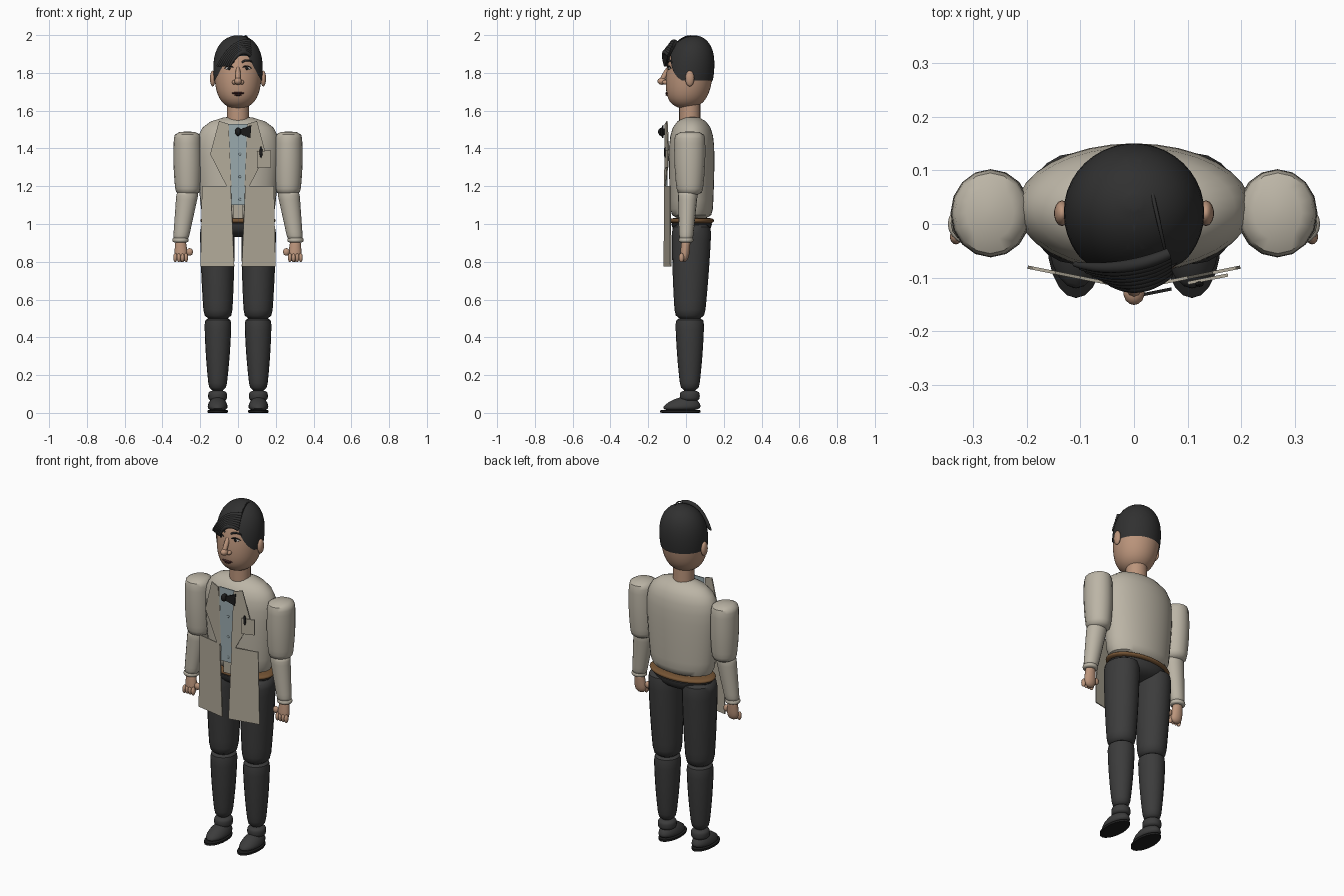
import bpy
import bmesh
from math import cos, sin, pi, tau
from mathutils import Vector

default_cube = bpy.data.objects.get("Cube")
if default_cube:
    bpy.data.objects.remove(default_cube, do_unlink=True)


def material(name, *rgb):
    mat = bpy.data.materials.new(name)
    mat.use_nodes = True
    mat.diffuse_color = (*rgb, 1)
    shader = mat.node_tree.nodes["Principled BSDF"]
    shader.inputs["Base Color"].default_value = (*rgb, 1)
    shader.inputs["Roughness"].default_value = 0.8
    return mat


skin = material("skin", 0.5, 0.3, 0.2)
hair = material("black hair", 0.03, 0.03, 0.03)
cream = material("cream jacket", 0.5, 0.46, 0.38)
facing = material("cream facing", 0.44, 0.4, 0.32)
blue_grey = material("blue grey shirt", 0.32, 0.4, 0.42)
charcoal = material("charcoal trousers", 0.045, 0.045, 0.045)
brown = material("brown leather", 0.18, 0.09, 0.035)
black = material("black", 0.012, 0.012, 0.012)
dark_red = material("dark lips", 0.06, 0.02, 0.02)
white = material("eye white", 0.6, 0.58, 0.55)


def finish(name, bm, mat, smooth=True):
    """Turn a bmesh into a named, coloured and shaded object."""
    bmesh.ops.recalc_face_normals(bm, faces=bm.faces)
    mesh = bpy.data.meshes.new(name)
    bm.to_mesh(mesh)
    bm.free()
    mesh.materials.append(mat)
    obj = bpy.data.objects.new(name, mesh)
    bpy.context.collection.objects.link(obj)
    if smooth:
        bpy.ops.object.select_all(action='DESELECT')
        obj.select_set(True)
        bpy.context.view_layer.objects.active = obj
        bpy.ops.object.shade_smooth_by_angle(angle=0.8)
    return obj


def pair(obj):
    """Repeat a left-hand part on the right."""
    obj.modifiers.new("mirror", 'MIRROR')
    return obj


def rounded_tube(low, high, r_low, r_high, bulge=0, ends=(40, 40), sides=20, steps=14):
    """Elliptical body from low to high; small end powers give round ends, large ones flat ends."""
    bm = bmesh.new()
    low, high = Vector(low), Vector(high)
    r_low, r_high = Vector(r_low), Vector(r_high)
    loops = []
    for step in range(steps + 1):
        t = (1 - cos(pi * step / steps)) / 2
        shrink = max(0, (1 - t ** ends[1]) * (1 - (1 - t) ** ends[0])) ** 0.5
        swell = bulge * sin(pi * t)
        centre = low.lerp(high, t)
        rx, ry = (r_low.lerp(r_high, t) + Vector((swell, swell))) * max(shrink, 0.1)
        loops.append([bm.verts.new(centre + Vector((rx * cos(tau * i / sides), ry * sin(tau * i / sides), 0)))
                      for i in range(sides)])
    for lower, upper in zip(loops, loops[1:]):
        for i in range(sides):
            bm.faces.new((lower[i - 1], lower[i], upper[i], upper[i - 1]))
    bm.faces.new(loops[0])
    bm.faces.new(loops[-1])
    return bm


def form(name, mat, *shape, **options):
    return finish(name, rounded_tube(*shape, **options), mat)


def ball(name, mat, centre, size):
    bm = bmesh.new()
    bmesh.ops.create_uvsphere(bm, u_segments=14, v_segments=10, radius=1)
    bmesh.ops.scale(bm, vec=size, verts=bm.verts)
    bmesh.ops.translate(bm, vec=centre, verts=bm.verts)
    return finish(name, bm, mat)


def plate(name, mat, outline, forward=0):
    """Thin cloth panel from (x, z) points, swept back away from the centre line."""
    bm = bmesh.new()
    bm.faces.new([bm.verts.new((x, abs(x) * 0.2 - 0.12 - forward, z)) for x, z in outline])
    bmesh.ops.triangulate(bm, faces=bm.faces)
    obj = finish(name, bm, mat, smooth=False)
    solid = obj.modifiers.new("thickness", 'SOLIDIFY')
    solid.thickness = 0.006
    solid.offset = 0
    return obj


def strand(name, mat, start, end, lift, radius):
    """Tapered round strand that arches from start to end."""
    curve = bpy.data.curves.new(name, 'CURVE')
    curve.dimensions = '3D'
    curve.bevel_depth = radius
    curve.bevel_resolution = 2
    curve.use_fill_caps = True
    spline = curve.splines.new('NURBS')
    spline.points.add(2)
    spline.use_endpoint_u = True
    spline.order_u = 3
    start, end = Vector(start), Vector(end)
    middle = (start + end) / 2 + Vector(lift)
    for point, place, width in zip(spline.points, (start, middle, end), (0.8, 1.2, 0.4)):
        point.co = (*place, 1)
        point.radius = width
    curve.materials.append(mat)
    bpy.context.collection.objects.link(bpy.data.objects.new(name, curve))


# Torso, belt, hips and neck
form("jacket_body", cream, (0, 0.03, 1.02), (0, 0.03, 1.57), (0.19, 0.11), (0.23, 0.12),
     bulge=0.005, ends=(40, 10), sides=32)
form("belt", brown, (0, 0.03, 1), (0, 0.03, 1.035), (0.2, 0.118), (0.2, 0.118), ends=(9, 9), sides=32)
form("hips", charcoal, (0, 0.03, 0.93), (0, 0.03, 1.01), (0.15, 0.09), (0.19, 0.11), ends=(4, 40))
form("neck", skin, (0, 0.02, 1.53), (0, 0.02, 1.66), (0.058, 0.056), (0.058, 0.056))


# Head, and a hair cap grown from the same skull
def skull(grow):
    return rounded_tube((0, 0, 1.61), (0, 0.04, 1.994 + grow), (0.105 + grow, 0.11 + grow),
                        (0.135 + grow, 0.125 + grow), bulge=0.008, ends=(9, 5), sides=40, steps=24)


form_head = finish("head", skull(0), skin)
cap = skull(0.005)
hairline, temple, slope = 1.76, 0.122, 0.54
for point, normal in (((0, 0, hairline), (0, 0, 1)), ((0, 0, 1.89), (0, 0, 1)),
                      ((temple, 0, hairline), (1, 0, slope)), ((-temple, 0, hairline), (-1, 0, slope))):
    bmesh.ops.bisect_plane(cap, geom=cap.verts[:] + cap.edges[:] + cap.faces[:],
                           plane_co=point, plane_no=normal)


def uncovered(face):
    x, y, z = face.calc_center_median()
    forehead = y < 0.01 and z < 1.89 and abs(x) - temple + (z - hairline) * slope < 0
    return z < hairline or forehead


bmesh.ops.delete(cap, geom=[face for face in cap.faces if uncovered(face)], context='FACES')
finish("hair_cap", cap, hair)

# Swept fringe and parting
for i in range(7):
    root = Vector((0.065, -0.055, 1.965)) + i * Vector((0, -0.006, -0.012))
    tip = Vector((-0.11, -0.075, 1.835)) + i * Vector((0.011, -0.006, 0))
    strand("fringe_lock", hair, root, tip, (0, -0.03, 0.08), 0.013)
strand("parting", hair, (0.03, 0.075, 1.98), (0.066, -0.085, 1.92), (0, 0, 0.08), 0.004)

# Face
strand("nose_bridge", skin, (0, -0.128, 1.76), (0, -0.085, 1.84), (0, 0, 0), 0.015)
ball("nose_tip", skin, (0, -0.127, 1.756), (0.02, 0.024, 0.019))
ball("upper_lip", dark_red, (0, -0.096, 1.693), (0.034, 0.014, 0.007))
ball("lower_lip", dark_red, (0, -0.096, 1.684), (0.02, 0.013, 0.006))
pair(ball("nostril", skin, (0.019, -0.108, 1.75), (0.013, 0.018, 0.012)))
pair(ball("ear", skin, (0.134, 0.02, 1.77), (0.015, 0.024, 0.042)))
pair(ball("eye", white, (0.046, -0.086, 1.824), (0.021, 0.007, 0.009)))
pair(ball("iris", black, (0.046, -0.091, 1.824), (0.009, 0.005, 0.009)))
for side in (1, -1):
    strand("eyelid", black, (side * 0.02, -0.093, 1.824), (side * 0.073, -0.078, 1.824),
           (0, -0.015, 0.025), 0.004)
    strand("eyebrow", hair, (side * 0.02, -0.093, 1.855), (side * 0.08, -0.07, 1.853),
           (0, -0.015, 0.025), 0.006)

# Shirt front, buttons and bow tie
plate("shirt_front", blue_grey, [(-0.05, 1.53), (0.05, 1.53), (0.036, 1.1), (-0.036, 1.1)], forward=-0.01)
plate("shirt_tail", facing, [(-0.027, 1.1), (0.027, 1.1), (0.027, 1.03), (-0.027, 1.03)], forward=-0.02)
for i in range(3):
    ball("shirt_button", blue_grey, (0.01, -0.106, 1.37 - i * 0.12), (0.007, 0.004, 0.007))
ball("bow_knot", black, (0, -0.128, 1.488), (0.017, 0.02, 0.022))
plate("bow_wing", black, [(0.01, 1.5), (0.07, 1.523), (0.065, 1.455), (0.01, 1.477)], forward=0.015)

# Lapels, open jacket skirts, breast pocket and pen
pair(plate("lapel", facing, [(0.1, 1.545), (0.147, 1.37), (0.06, 1.2), (0.035, 1.2), (0.075, 1.39), (0.05, 1.53)]))
pair(plate("jacket_skirt", facing, [(0.038, 1.2), (0.19, 1.2), (0.198, 0.775), (0.02, 0.775)]))
plate("breast_pocket", facing, [(0.1, 1.385), (0.175, 1.39), (0.175, 1.3), (0.1, 1.295)], forward=0.01)
ball("pen", black, (0.122, -0.112, 1.38), (0.008, 0.005, 0.03))

# Arms and cuffs
pair(form("upper_arm", cream, (0.265, 0.02, 1.15), (0.268, 0.02, 1.49), (0.064, 0.066), (0.07, 0.08),
          bulge=0.008, sides=16))
pair(form("forearm", cream, (0.304, 0, 0.91), (0.265, 0.01, 1.18), (0.04, 0.036), (0.06, 0.054), sides=16))
pair(form("cuff", cream, (0.304, 0, 0.9), (0.304, 0, 0.93), (0.043, 0.039), (0.043, 0.039), ends=(9, 9)))

# Hands
pair(form("palm", skin, (0.3, -0.01, 0.8), (0.304, 0, 0.91), (0.04, 0.025), (0.028, 0.024), ends=(6, 40)))
for i in range(4):
    pair(ball("finger", skin, (0.275 + i * 0.019, -0.024, 0.822), (0.011, 0.014, 0.024)))
pair(ball("thumb", skin, (0.256, -0.012, 0.852), (0.018, 0.014, 0.02)))

# Legs
pair(form("thigh", charcoal, (0.106, 0.02, 0.49), (0.11, 0.03, 1.01), (0.074, 0.078), (0.092, 0.106), bulge=0.004))
pair(form("calf", charcoal, (0.108, 0.02, 0.115), (0.106, 0.02, 0.51), (0.045, 0.048), (0.072, 0.077), bulge=0.005))

# Shoes
pair(form("ankle", charcoal, (0.108, 0.02, 0.06), (0.108, 0.02, 0.12), (0.05, 0.053), (0.05, 0.053), ends=(9, 9)))
pair(form("shoe", charcoal, (0.108, -0.03, 0.01), (0.108, 0, 0.085), (0.056, 0.11), (0.05, 0.08), ends=(9, 3)))
pair(form("sole", black, (0.108, -0.03, 0), (0.108, -0.03, 0.015), (0.054, 0.108), (0.054, 0.108)))
